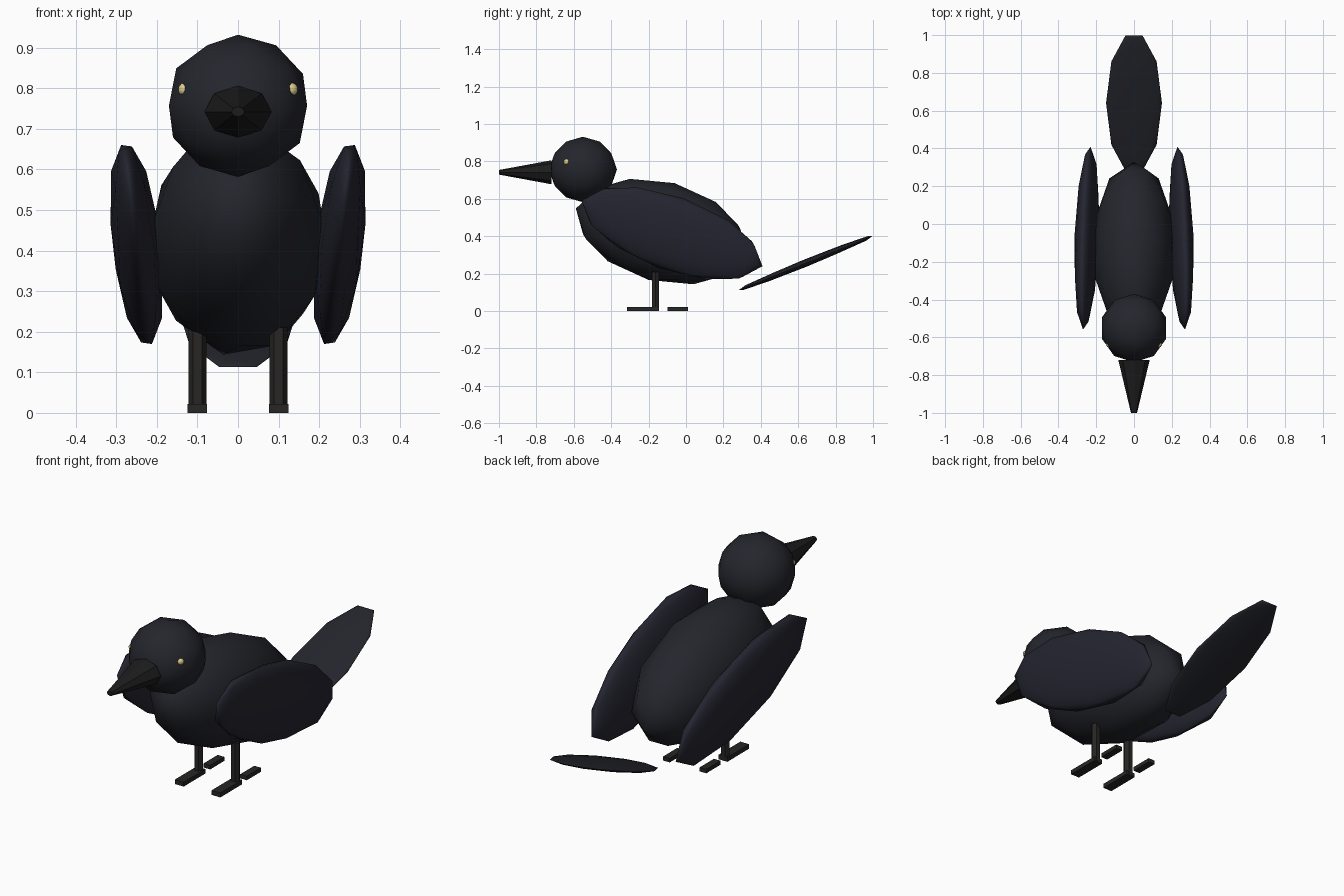
import bpy
from math import radians

if "Cube" in bpy.data.objects:
    bpy.data.objects.remove(bpy.data.objects["Cube"])


def material(name, rgb):
    m = bpy.data.materials.new(name)
    m.diffuse_color = (*rgb, 1)
    m.use_nodes = True
    m.node_tree.nodes["Principled BSDF"].inputs["Base Color"].default_value = m.diffuse_color
    return m


PLUMAGE = material("plumage", (0.018, 0.019, 0.026))
WING = material("wing_feathers", (0.018, 0.018, 0.030))
HORN = material("beak_horn", (0.012, 0.012, 0.012))
LEG = material("leg_skin", (0.02, 0.019, 0.018))
EYE = material("eye_yellow", (0.7, 0.6, 0.25))


def finish(name, mat, scale=(1, 1, 1), smooth=False):
    ob = bpy.context.object
    ob.name = name
    ob.scale = scale
    ob.data.materials.append(mat)
    if smooth:
        bpy.ops.object.shade_smooth()
    return ob


def blob(name, mat, loc, scale, rot=(0, 0, 0), subdiv=2):
    bpy.ops.mesh.primitive_ico_sphere_add(
        subdivisions=subdiv, radius=1, location=loc,
        rotation=[radians(a) for a in rot])
    return finish(name, mat, scale, smooth=True)


def box(name, mat, loc, size):
    bpy.ops.mesh.primitive_cube_add(size=1, location=loc)
    return finish(name, mat, size)


# Body, head and tail
blob("body", PLUMAGE, (0, -0.13, 0.425), (0.222, 0.475, 0.268), (-15, 0, 0))
blob("head", PLUMAGE, (0, -0.551, 0.757), (0.179, 0.182, 0.175))
blob("tail", PLUMAGE, (0, 0.64, 0.257), (0.405, 0.148, 0.02), (0, -22, 90))

# Beak: blunt eight-sided cone pointing forward
bpy.ops.mesh.primitive_cone_add(vertices=8, radius1=0.083, radius2=0.016,
                                depth=0.28, location=(0, -0.86, 0.742),
                                rotation=(radians(90), 0, 0))
finish("beak", HORN, (1, 0.77, 1))

for side, s in (("right", 1), ("left", -1)):
    # Folded wing, leaning outward at the top
    blob(f"{side}_wing", WING, (0.25 * s, -0.075, 0.415),
         (0.061 * s, 0.515, 0.2), (-20, 6.5 * s, 0))
    # Eye just breaking the head surface
    blob(f"{side}_eye", EYE, (0.131 * s, -0.637, 0.797), (0.017,) * 3)
    # Leg with a front and a back toe
    bpy.ops.mesh.primitive_cylinder_add(vertices=6, radius=0.022, depth=0.205,
                                        location=(0.1 * s, -0.163, 0.1075),
                                        rotation=(0, 0, radians(90)))
    finish(f"{side}_leg", LEG)
    box(f"{side}_front_toe", LEG, (0.1 * s, -0.23, 0.011), (0.048, 0.17, 0.022))
    box(f"{side}_back_toe", LEG, (0.1 * s, -0.045, 0.011), (0.036, 0.11, 0.02))
